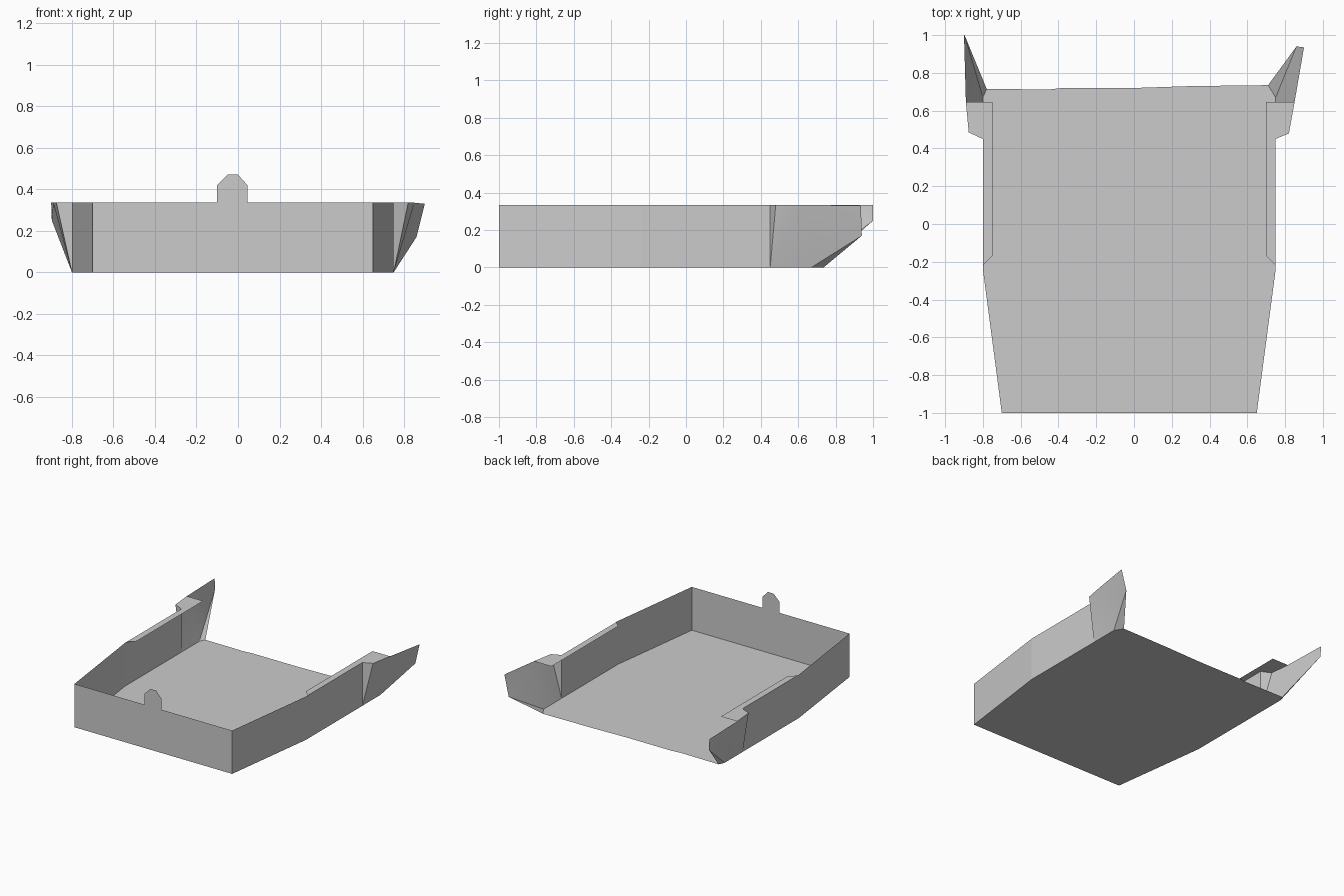
import bpy
import math

cube = bpy.data.objects.get("Cube")
if cube:
    bpy.data.objects.remove(cube, do_unlink=True)

TOP = 0.335

grey = bpy.data.materials.new("plain grey")
grey.use_nodes = True
GREY = (0.6, 0.6, 0.6, 1)
grey.diffuse_color = GREY
grey.node_tree.nodes["Principled BSDF"].inputs["Base Color"].default_value = GREY


def sheet(name, verts, faces=None, smooth=False):
    """Thin sheet part; a single polygon unless faces are given."""
    mesh = bpy.data.meshes.new(name)
    mesh.from_pydata(verts, [], faces or [range(len(verts))])
    mesh.materials.append(grey)
    obj = bpy.data.objects.new(name, mesh)
    bpy.context.collection.objects.link(obj)
    if smooth:
        bpy.ops.object.select_all(action='DESELECT')
        obj.select_set(True)
        bpy.context.view_layer.objects.active = obj
        bpy.ops.object.shade_smooth_by_angle(angle=math.radians(25))
    return obj


def wall(name, path):
    """Upright wall swept along a plan path."""
    n = len(path)
    verts = [(x, y, z) for z in (0, TOP) for x, y in path]
    return sheet(name, verts, [(i, i + 1, n + i + 1, n + i) for i in range(n - 1)])


# Plan lines of each side, front to back
right_line = [(-0.70, -1), (-0.80, -0.24), (-0.80, 0.45)]
left_line = [(0.65, -1), (0.75, -0.24), (0.75, 0.45)]

# Floor with a slightly wavy rear edge
rear_edge = [(0.75, 0.67), (0.71, 0.735), (0.3, 0.73), (0, 0.72),
             (-0.38, 0.72), (-0.45, 0.712), (-0.78, 0.715), (-0.80, 0.67)]
outline = left_line + rear_edge + right_line[::-1]
sheet("floor", [(x, y, 0) for x, y in outline])

# Upright walls
wall("front_wall", [right_line[0], left_line[0]])
wall("left_wall", left_line[::-1])
wall("right_wall", right_line)

# Chamfered tab standing on the front wall
tab = [(-0.1, TOP), (0.045, TOP), (0.045, 0.42), (0, 0.47), (-0.05, 0.47), (-0.1, 0.42)]
sheet("front_tab", [(x, -1, z) for x, z in tab])


def side_parts(side, wall_x, inner_x, shoulder, ledge_end, tip, low_tip, corner):
    """Flat ledge on the wall top and the flared rear corner below it."""
    ledge = [(wall_x, -0.22), (wall_x, 0.45), shoulder, ledge_end,
             (inner_x, 0.645), (inner_x, -0.17)]
    obj = sheet(side + "_ledge", [(x, y, TOP) for x, y in ledge])
    if side == "left":
        obj.data.flip_normals()

    verts = [(wall_x, 0.45, 0), (wall_x, 0.45, TOP), (*shoulder, TOP), (*ledge_end, TOP),
             tip, low_tip, (wall_x, 0.67, 0), (*corner, 0)]
    faces = [(0, 2, 1), (0, 3, 2), (0, 6, 3), (6, 5, 3), (3, 5, 4), (6, 7, 5)]
    flare = sheet(side + "_rear_flare", verts, faces, smooth=True)
    if side == "right":
        flare.data.flip_normals()


side_parts("left", 0.75, 0.70, (0.82, 0.48), (0.85, 0.645),
           (0.90, 0.935, 0.33), (0.86, 0.94, 0.17), (0.71, 0.735))
side_parts("right", -0.80, -0.75, (-0.875, 0.485), (-0.89, 0.645),
           (-0.90, 1, TOP), (-0.897, 1, 0.25), (-0.78, 0.715))
